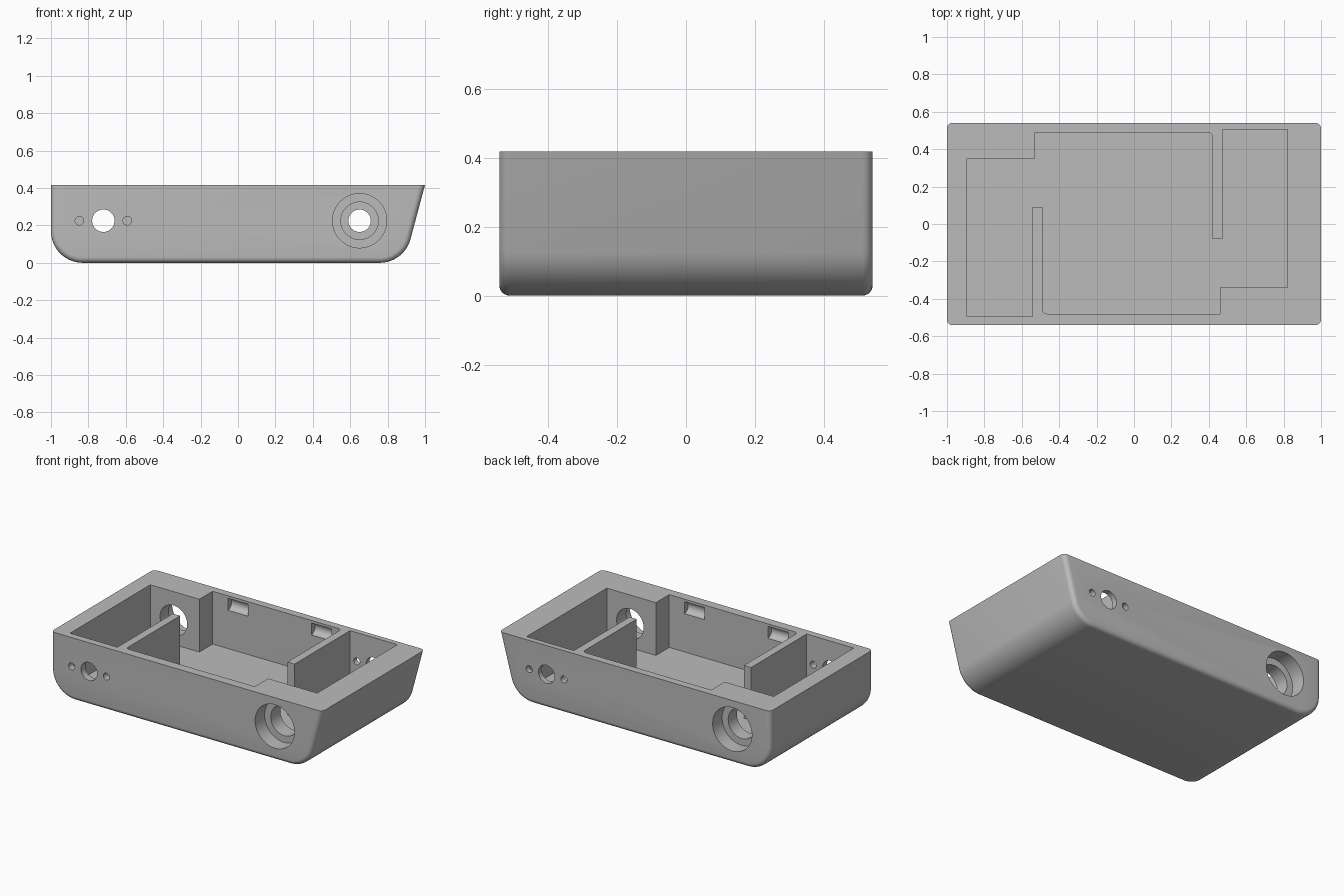
import bpy, bmesh, math
from mathutils import Matrix, Vector

old = bpy.data.objects.get("Cube")
if old:
    bpy.data.objects.remove(old, do_unlink=True)

HEIGHT, HALF_DEPTH, FLOOR = 0.417, 0.541, 0.065
CENTRE = Vector((-0.035, 0.005, 0))     # pivot of the half-turn symmetric interior
HOLE_X, HOLE_Z = 0.685, 0.225

grey = bpy.data.materials.new("plain grey")
grey.use_nodes = True
colour = (0.5, 0.5, 0.5, 1)
grey.diffuse_color = colour
grey.node_tree.nodes["Principled BSDF"].inputs["Base Color"].default_value = colour


def arc(cx, cy, r, start, end, steps):
    """Points on an arc, angles in degrees."""
    angles = [math.radians(start + (end - start) * i / steps) for i in range(steps + 1)]
    return [(cx + r * math.cos(a), cy + r * math.sin(a)) for a in angles]


def prism(points, depth):
    """Bmesh of a closed outline, given as 3D points, pushed along depth."""
    bm = bmesh.new()
    base = bm.faces.new([bm.verts.new(p) for p in points])
    top = bmesh.ops.extrude_face_region(bm, geom=[base])["geom"]
    bmesh.ops.translate(bm, vec=depth, verts=[v for v in top if isinstance(v, bmesh.types.BMVert)])
    bmesh.ops.recalc_face_normals(bm, faces=bm.faces)
    return bm


def to_object(bm, name):
    mesh = bpy.data.meshes.new(name)
    bm.to_mesh(mesh)
    bm.free()
    mesh.materials.append(grey)
    obj = bpy.data.objects.new(name, mesh)
    bpy.context.collection.objects.link(obj)
    return obj


def rod(radius, length, centre, axis, sides=48):
    """Cylinder cutter along x or y."""
    bm = bmesh.new()
    turn = Matrix.Rotation(math.pi / 2, 4, "Y" if axis == "x" else "X")
    bmesh.ops.create_cone(bm, cap_ends=True, segments=sides, radius1=radius, radius2=radius,
                          depth=length, matrix=Matrix.Translation(centre) @ turn)
    return bm


# Outer shell: rounded profile with one sloping end, softened front and back rims
R, SLOPE = 0.17, math.radians(15)
tangent = R * math.tan((math.pi / 2 - SLOPE) / 2)
corner_x = 1 - HEIGHT * math.tan(SLOPE)
tall = HEIGHT + 0.2
profile = [(-1, tall)] + arc(R - 1, R, R, 180, 270, 16)
profile += arc(corner_x - tangent, R, R, -90, -15, 14)
profile += [(corner_x + tall * math.tan(SLOPE), tall)]
bm = prism([(x, -HALF_DEPTH, z) for x, z in profile], (0, 2 * HALF_DEPTH, 0))
rims = [e for e in bm.edges if abs(e.verts[0].co.y - e.verts[1].co.y) < 0.001]
bmesh.ops.bevel(bm, geom=rims, offset=0.03, offset_type="OFFSET", segments=6,
                profile=0.5, affect="EDGES")
bmesh.ops.bisect_plane(bm, geom=bm.verts[:] + bm.edges[:] + bm.faces[:],
                       plane_co=(0, 0, HEIGHT), plane_no=(0, 0, 1), clear_outer=True)
bmesh.ops.holes_fill(bm, edges=[e for e in bm.edges if e.is_boundary], sides=0)
bmesh.ops.recalc_face_normals(bm, faces=bm.faces)
case = to_object(bm, "open_case")

# Interior pocket: half the outline, repeated with a half turn; leaves two partitions
half = [(-0.857, 0.345), (-0.495, 0.345), (-0.495, 0.485)]
half += arc(0.43, 0.46, 0.025, 90, 0, 6)
half += [(0.455, -0.085), (0.508, -0.085), (0.508, 0.5), (0.857, 0.5)]
outline = half + [(-x, -y) for x, y in half]
cutters = [prism([CENTRE + Vector((x, y, FLOOR)) for x, y in outline], (0, 0, 0.6))]

# Openings on the front wall, then the same turned for the back wall
for side in (1, -1):
    def place(x, y, z):
        return Vector((CENTRE.x + side * x, side * y, z))
    # Stepped bore through the thick block
    cutters.append(rod(0.1, 0.4, place(HOLE_X, -0.48, HOLE_Z), "y"))
    cutters.append(rod(0.145, 0.2, place(HOLE_X, -HALF_DEPTH, HOLE_Z), "y", 64))
    # Port and two screw holes through the thin wall
    for offset, radius in ((0, 0.06), (-0.128, 0.023), (0.128, 0.023)):
        cutters.append(rod(radius, 0.2, place(offset - HOLE_X, -HALF_DEPTH, HOLE_Z), "y", 32))
    # Snap grooves inside the long wall
    for x in (-0.308, 0.308):
        spot = place(x, -0.485, 0.36)
        spot.y += CENTRE.y
        cutters.append(rod(0.04, 0.15, spot, "x", 32))

# Cut everything out of the case
bpy.ops.object.select_all(action="DESELECT")
bpy.context.view_layer.objects.active = case
case.select_set(True)
for cutter_mesh in cutters:
    cutter = to_object(cutter_mesh, "cutter")
    cutter.hide_render = True
    mod = case.modifiers.new("cut", "BOOLEAN")
    mod.operation, mod.solver, mod.object = "DIFFERENCE", "EXACT", cutter
    bpy.ops.object.modifier_apply(modifier=mod.name)
    bpy.data.objects.remove(cutter, do_unlink=True)

bpy.ops.object.shade_smooth_by_angle(angle=math.radians(25))
